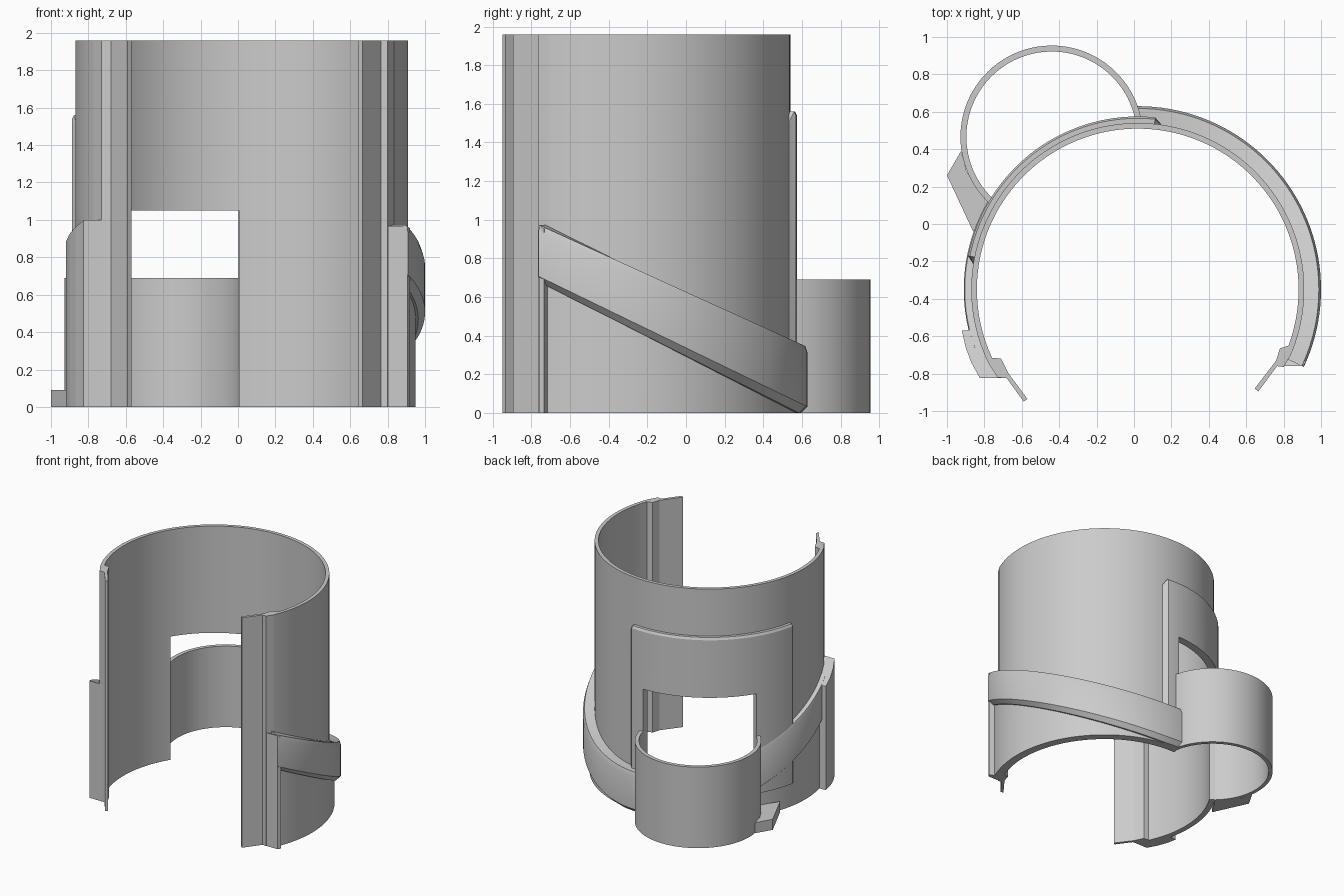
import bpy, bmesh, math
from math import sin, cos, radians

if "Cube" in bpy.data.objects:
    bpy.data.objects.remove(bpy.data.objects["Cube"])

grey = bpy.data.materials.new("plain_grey")
grey.use_nodes = True
COLOR = (0.6, 0.6, 0.6, 1)
grey.diffuse_color = COLOR
grey.node_tree.nodes["Principled BSDF"].inputs["Base Color"].default_value = COLOR

HEIGHT = 1.96
MAIN = (0.02, -0.35)
SMALL = (-0.44, 0.466)


def finish(name, bm):
    bmesh.ops.recalc_face_normals(bm, faces=bm.faces)
    mesh = bpy.data.meshes.new(name)
    bm.to_mesh(mesh)
    bm.free()
    mesh.materials.append(grey)
    obj = bpy.data.objects.new(name, mesh)
    bpy.context.collection.objects.link(obj)
    return obj


def smooth(obj):
    bpy.ops.object.select_all(action='DESELECT')
    obj.select_set(True)
    bpy.context.view_layer.objects.active = obj
    bpy.ops.object.shade_smooth_by_angle(angle=radians(25))


def sweep(name, center, a0, a1, section, step=2.5):
    """Sweep a section of (radius, z) points around a vertical axis."""
    bm = bmesh.new()
    n = max(1, round((a1 - a0) / step))
    rings = []
    for i in range(n + 1):
        a = radians(a0 + (a1 - a0) * i / n)
        rings.append([bm.verts.new((center[0] + r * cos(a), center[1] + r * sin(a), z))
                      for r, z in section(a)])
    for p, q in zip(rings, rings[1:]):
        for k in range(len(p)):
            j = (k + 1) % len(p)
            bm.faces.new((p[k], p[j], q[j], q[k]))
    bm.faces.new(rings[0])
    bm.faces.new(rings[-1])
    return finish(name, bm)


def box(r0, r1, z0, z1):
    return lambda a: [(r0, z0), (r1, z0), (r1, z1), (r0, z1)]


def prism(name, outline, top):
    """Extrude an outline from the ground to the height top(y)."""
    bm = bmesh.new()
    low = [bm.verts.new((x, y, 0)) for x, y in outline]
    high = [bm.verts.new((x, y, top(y))) for x, y in outline]
    bm.faces.new(low)
    bm.faces.new(high)
    for k in range(len(low)):
        j = (k + 1) % len(low)
        bm.faces.new((low[k], low[j], high[j], high[k]))
    return finish(name, bm)


# Sloping planes that bound the band
def band_top(y):
    return 0.97 - 0.449 * (y + 0.76)


def band_bottom(y):
    return max(0.0, 0.65 - 0.485 * (y + 0.72))


def band(r):
    def section(a):
        y = MAIN[1] + r * sin(a)
        t, b = band_top(y), band_bottom(y)
        d = (r - 0.89) * 0.4
        return [(0.87, b), (r - d, b), (r, b + d), (r, t - d), (r - d / 3, t), (0.87, t)]
    return section


def skirt(r):
    def section(a):
        y = MAIN[1] + r * sin(a)
        t = band_top(y) - 0.1
        return [(0.865, 0), (r, 0), (r, t), (0.865, t)]
    return section


# Main shell and raised back plate, with an opening cut through both
wall = sweep("main_wall", MAIN, -24, 207, box(0.86, 0.89, 0, HEIGHT))


def plate_section(a):
    edge = min(math.degrees(a) - 82, 171 - math.degrees(a))
    f = min(1, max(0, edge / 2.25))
    r, t = 0.893 + 0.032 * f, 1.51 + 0.05 * f
    return [(0.875, 0.2), (r, 0.2), (r, t - 0.02), (r - 0.01 * f, t), (0.875, t)]


plate = sweep("back_plate", MAIN, 82, 171, plate_section, 2.25)
cutter = sweep("opening_cutter", MAIN, 91, 148, box(0.7, 1.1, -0.2, 1.05))
cutter.hide_render = True
for obj in (wall, plate):
    mod = obj.modifiers.new("opening", 'BOOLEAN')
    mod.operation = 'DIFFERENCE'
    mod.solver = 'EXACT'
    mod.object = cutter
    bpy.context.view_layer.objects.active = obj
    bpy.ops.object.modifier_apply(modifier=mod.name)
bpy.data.objects.remove(cutter)

# Small side ring opening into the shell
ring = sweep("small_ring", SMALL, 9, 230, box(0.456, 0.488, 0, 0.69), 3)

# Sloping bands and the thicker skirts below them
curved = [wall, plate, ring,
          sweep("left_band", MAIN, -25, 90, band(0.98)),
          sweep("left_skirt", MAIN, -25, 90, skirt(0.93)),
          sweep("right_band", MAIN, 148, 200, band(0.93)),
          sweep("right_skirt", MAIN, 148, 200, skirt(0.907))]
for obj in curved:
    smooth(obj)

# Stepped lips along both sides of the front gap
prism("left_lip", [(0.825, -0.65), (0.78, -0.665), (0.76, -0.73), (0.645, -0.88),
                   (0.665, -0.895), (0.765, -0.76), (0.80, -0.765), (0.835, -0.705)],
      lambda y: HEIGHT)
prism("right_lip", [(-0.755, -0.715), (-0.71, -0.72), (-0.67, -0.80), (-0.57, -0.935),
                    (-0.59, -0.95), (-0.68, -0.825), (-0.73, -0.82), (-0.775, -0.75)],
      lambda y: HEIGHT)

# End pieces of the band beside the gap
prism("left_end_rib", [(0.79, -0.76), (0.905, -0.76), (0.92, -0.735), (0.83, -0.70)],
      lambda y: band_top(y) - 0.004)
prism("right_end_block", [(-0.92, -0.57), (-0.84, -0.565), (-0.76, -0.72), (-0.71, -0.80),
                          (-0.70, -0.823), (-0.825, -0.823), (-0.87, -0.74), (-0.90, -0.66)],
      band_top)

# Low foot beside the small ring
prism("foot_bracket", [(-1.0, 0.26), (-0.925, 0.39), (-0.895, 0.28), (-0.765, 0.11),
                       (-0.86, -0.04)], lambda y: 0.09)
